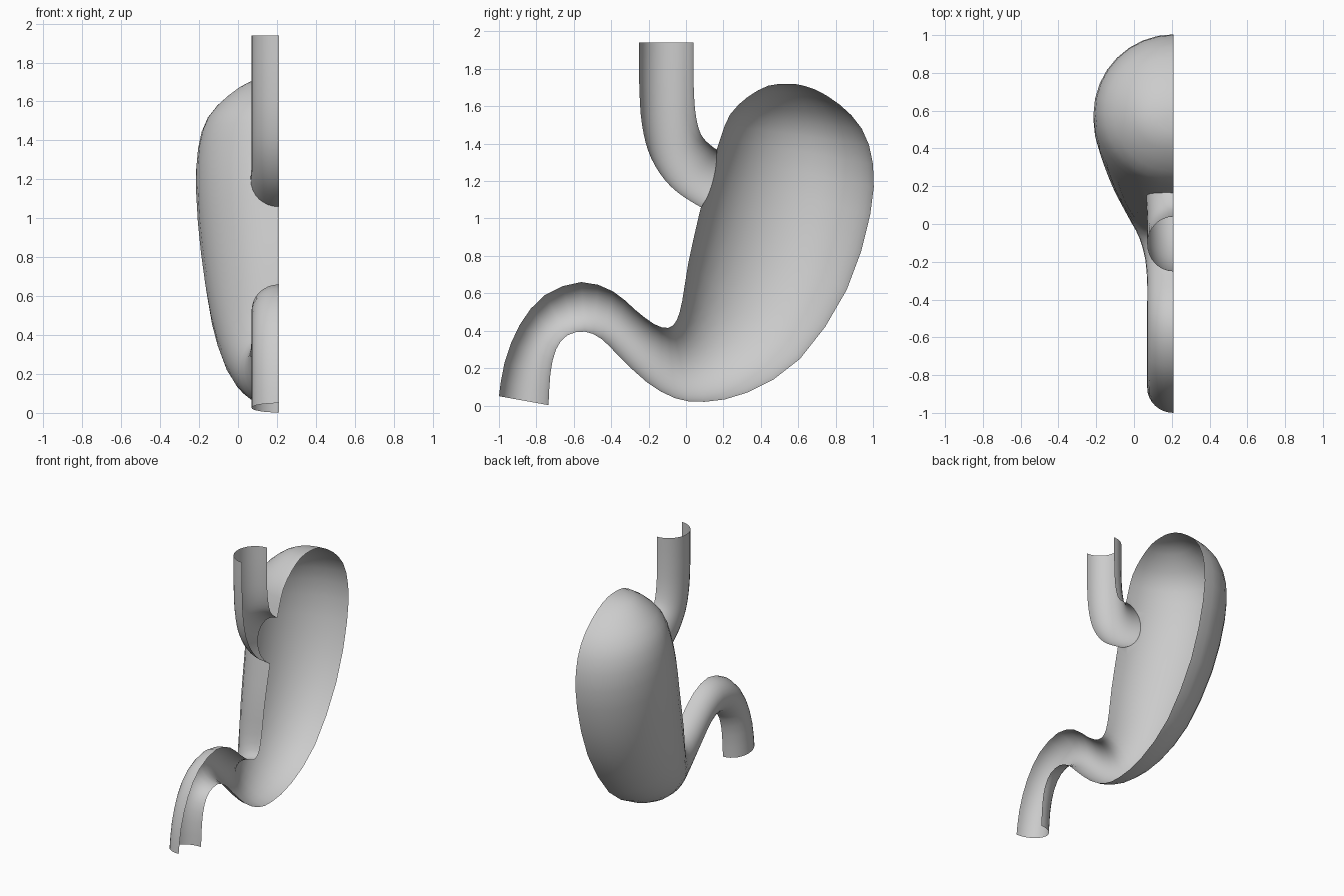
import bpy, bmesh, math
from mathutils import Vector

if "Cube" in bpy.data.objects:
    bpy.data.objects.remove(bpy.data.objects["Cube"])

CUT = 0.21      # x of the open section plane
SEG = 32        # sides of a full ring

# stations: one outline point (y, z), the opposite outline point (y, z), depth in x
BODY = [
    (-1.00, .05, -.735, .002, .14), (-.97, .23, -.725, .17, .14),
    (-.89, .43, -.695, .30, .14), (-.755, .59, -.635, .375, .14),
    (-.56, .66, -.54, .395, .14), (-.39, .61, -.45, .355, .14),
    (-.27, .51, -.36, .265, .14), (-.17, .435, -.21, .125, .15),
    (-.095, .415, -.06, .04, .18), (-.05, .455, .10, .02, .23),
    (-.02, .56, .33, .07, .29), (.012, .76, .61, .25, .35),
    (.07, 1.02, .86, .62, .40), (.125, 1.24, .985, 1.02, .425),
    (.185, 1.43, 1.0, 1.29, .415), (.235, 1.555, .94, 1.48, .365),
    (.33, 1.65, .82, 1.61, .26), (.44, 1.71, .69, 1.69, .15),
    (.53, 1.72, .59, 1.718, .035)]
GULLET = [
    (-.25, 1.94, .04, 1.94, .14), (-.25, 1.72, .04, 1.75, .14),
    (-.235, 1.50, .05, 1.57, .14), (-.185, 1.32, .08, 1.45, .14),
    (-.08, 1.17, .14, 1.385, .14), (.08, 1.06, .20, 1.35, .145),
    (.24, .99, .32, 1.28, .14)]


def refine(rows, n):
    """Catmull-Rom interpolation between the stations."""
    pts = [Vector(r) for r in rows]
    out = []
    for i in range(len(pts) - 1):
        a, b = pts[max(i - 1, 0)], pts[i]
        c, d = pts[i + 1], pts[min(i + 2, len(pts) - 1)]
        for k in range(n):
            t = k / n
            out.append(.5 * (2 * b + (c - a) * t + (2 * a - 5 * b + 4 * c - d) * t * t
                             + (3 * b - a - 3 * c + d) * t ** 3))
    return out + [pts[-1]]


def sweep(name, rows, n):
    """Closed tube with elliptical rings through the stations."""
    bm = bmesh.new()
    rings = []
    for y0, z0, y1, z1, depth in refine(rows, n):
        ring = []
        for k in range(SEG):
            a = 2 * math.pi * k / SEG
            t = (1 - math.cos(a)) / 2
            ring.append(bm.verts.new((CUT - depth * math.sin(a),
                                      y0 + (y1 - y0) * t, z0 + (z1 - z0) * t)))
        rings.append(ring)
    for r, s in zip(rings, rings[1:]):
        for k in range(SEG):
            j = (k + 1) % SEG
            bm.faces.new((r[k], r[j], s[j], s[k]))
    bm.faces.new(rings[0])
    bm.faces.new(rings[-1])
    bmesh.ops.recalc_face_normals(bm, faces=bm.faces)
    me = bpy.data.meshes.new(name)
    bm.to_mesh(me)
    bm.free()
    ob = bpy.data.objects.new(name, me)
    bpy.context.collection.objects.link(ob)
    return ob


# stomach with outlet, joined to the gullet
stomach = sweep("stomach", BODY, 2)
gullet = sweep("gullet", GULLET, 4)
mod = stomach.modifiers.new("join", 'BOOLEAN')
mod.operation = 'UNION'
mod.solver = 'EXACT'
mod.object = gullet

bm = bmesh.new()
bm.from_object(stomach, bpy.context.evaluated_depsgraph_get())
stomach.modifiers.clear()
bpy.data.objects.remove(gullet)

# open half: slice at the section plane and remove the tube end caps
bmesh.ops.bisect_plane(bm, geom=bm.verts[:] + bm.edges[:] + bm.faces[:], dist=1e-4,
                       plane_co=(CUT, 0, 0), plane_no=(1, 0, 0), clear_outer=True)
caps = [f for f in bm.faces if all(v.co.z > 1.935 for v in f.verts)
        or all(v.co.z < .055 and v.co.y < -.6 for v in f.verts)]
bmesh.ops.delete(bm, geom=caps, context='FACES')
bm.to_mesh(stomach.data)
bm.free()

bpy.context.view_layer.objects.active = stomach
stomach.select_set(True)
bpy.ops.object.shade_smooth_by_angle(angle=math.radians(40))
